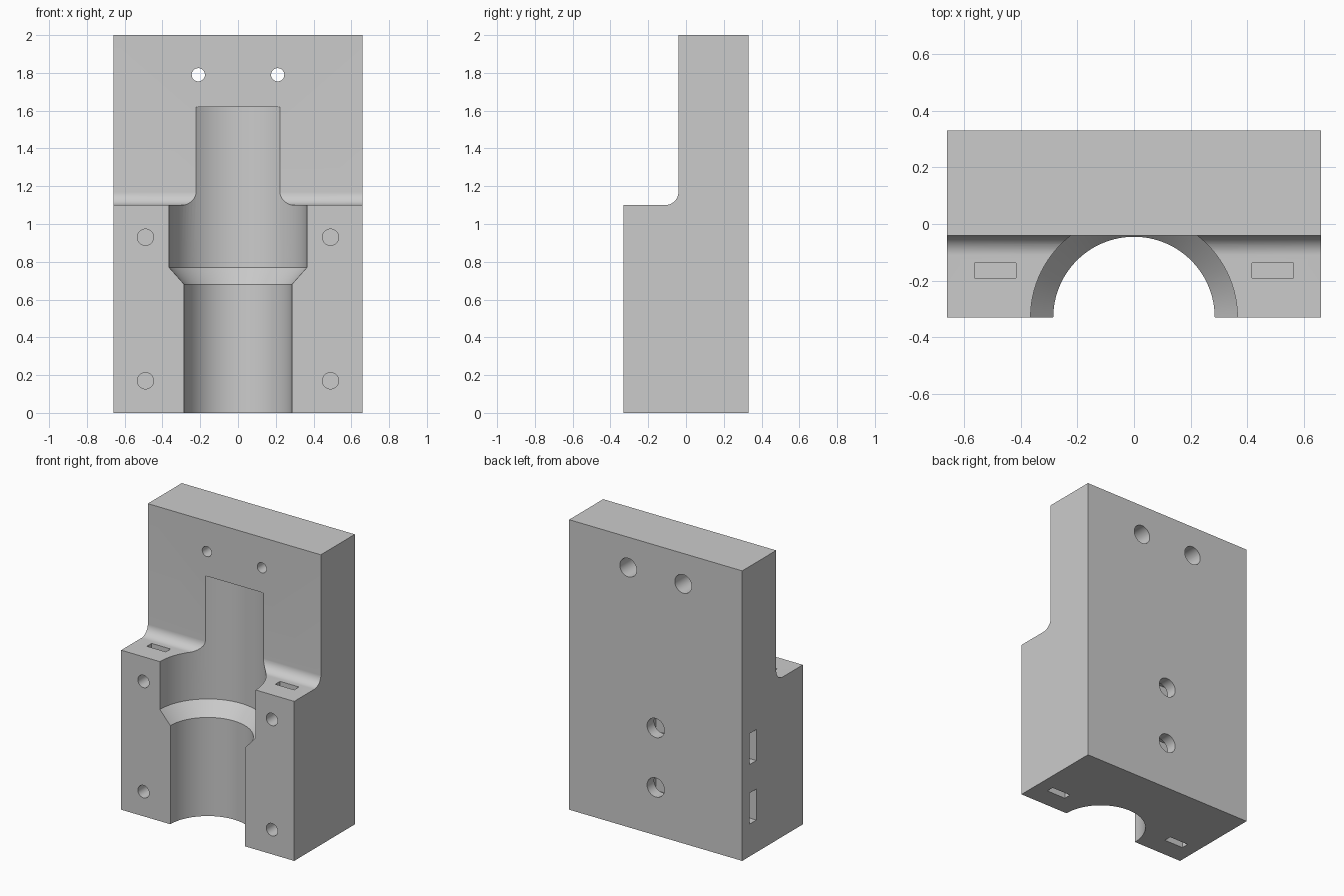
import bpy, bmesh, math
from mathutils import Matrix, Vector

if "Cube" in bpy.data.objects:
    bpy.data.objects.remove(bpy.data.objects["Cube"], do_unlink=True)

W, D, H = 0.66, 0.33, 2.0          # half width, half depth, height
STEP_Z, FACE_Y, FILLET = 1.10, -0.04, 0.07


def make_object(name, bm):
    bmesh.ops.recalc_face_normals(bm, faces=bm.faces)
    mesh = bpy.data.meshes.new(name)
    bm.to_mesh(mesh)
    bm.free()
    obj = bpy.data.objects.new(name, mesh)
    bpy.context.collection.objects.link(obj)
    return obj


def box(name, x, y, z):
    """Box from (low, high) ranges."""
    bm = bmesh.new()
    size = [r[1] - r[0] for r in (x, y, z)]
    mid = Vector([sum(r) / 2 for r in (x, y, z)])
    bmesh.ops.create_cube(bm, size=1, matrix=Matrix.Translation(mid) @ Matrix.Diagonal((*size, 1)))
    return make_object(name, bm)


def drill(name, x, z, radius, y0, y1):
    """Cylinder along y."""
    bm = bmesh.new()
    place = Matrix.Translation((x, (y0 + y1) / 2, z)) @ Matrix.Rotation(math.pi / 2, 4, 'X')
    bmesh.ops.create_cone(bm, cap_ends=True, segments=40, radius1=radius, radius2=radius,
                          depth=y1 - y0, matrix=place)
    return make_object(name, bm)


def cut(target, cutter):
    cutter.hide_render = True
    mod = target.modifiers.new("cut", 'BOOLEAN')
    mod.operation, mod.solver, mod.object = 'DIFFERENCE', 'EXACT', cutter
    bpy.context.view_layer.objects.active = target
    bpy.ops.object.modifier_apply(modifier=mod.name)
    bpy.data.objects.remove(cutter, do_unlink=True)


# Stepped block with a filleted inner corner, extruded across x
profile = [(-D, 0), (D, 0), (D, H), (FACE_Y, H)]
for i in range(17):
    a = math.pi / 2 * i / 16
    profile.append((FACE_Y - FILLET + FILLET * math.cos(a), STEP_Z + FILLET - FILLET * math.sin(a)))
profile.append((-D, STEP_Z))
bm = bmesh.new()
side = bm.faces.new([bm.verts.new((-W, y, z)) for y, z in profile])
ext = bmesh.ops.extrude_face_region(bm, geom=[side])
bmesh.ops.translate(bm, vec=(2 * W, 0, 0), verts=[v for v in ext["geom"] if isinstance(v, bmesh.types.BMVert)])
block = make_object("clamp_block", bm)

# Stepped bore with a conical shoulder, centred on the front face
bore = [(0.285, -0.1), (0.285, 0.68), (0.365, 0.77), (0.365, 1.62)]
bm = bmesh.new()
n = 96
rings = [[bm.verts.new((r * math.cos(math.tau * k / n), -D + r * math.sin(math.tau * k / n), z))
          for k in range(n)] for r, z in bore]
bm.faces.new(rings[0])
bm.faces.new(rings[-1])
for low, high in zip(rings, rings[1:]):
    for k in range(n):
        m = (k + 1) % n
        bm.faces.new((low[k], low[m], high[m], high[k]))
cut(block, make_object("bore_cutter", bm))

for s in (-1, 1):
    # Front screw holes, each crossed by a nut slot
    for z in (0.17, 0.93):
        cut(block, drill("screw_cutter", s * 0.49, z, 0.043, -0.5, -0.08))
    for span in ((-0.1, 0.25), (0.85, 1.3)):
        xs = sorted((s * 0.417, s * 0.562))
        cut(block, box("nut_slot_cutter", xs, (-0.19, -0.138), span))
    # Upper through holes with a counterbore at the back
    cut(block, drill("through_cutter", s * 0.21, 1.79, 0.035, -0.3, 0.5))
    cut(block, drill("counterbore_cutter", s * 0.21, 1.79, 0.064, 0.06, 0.5))

# Rear mounting holes with nut slots entering from the right side
for z in (0.33, 0.74):
    cut(block, drill("mount_cutter", 0, z, 0.066, 0.12, 0.5))
    cut(block, box("mount_slot_cutter", (-0.8, 0.107), (0.176, 0.253), (z - 0.107, z + 0.107)))

# Single grey material
colour = (0.6, 0.6, 0.6, 1)
grey = bpy.data.materials.new("plain grey")
grey.use_nodes = True
grey.diffuse_color = colour
grey.node_tree.nodes["Principled BSDF"].inputs["Base Color"].default_value = colour
block.data.materials.clear()
block.data.materials.append(grey)
for p in block.data.polygons:
    p.material_index = 0

bpy.ops.object.select_all(action='DESELECT')
block.select_set(True)
bpy.context.view_layer.objects.active = block
bpy.ops.object.shade_smooth_by_angle(angle=math.radians(25))
